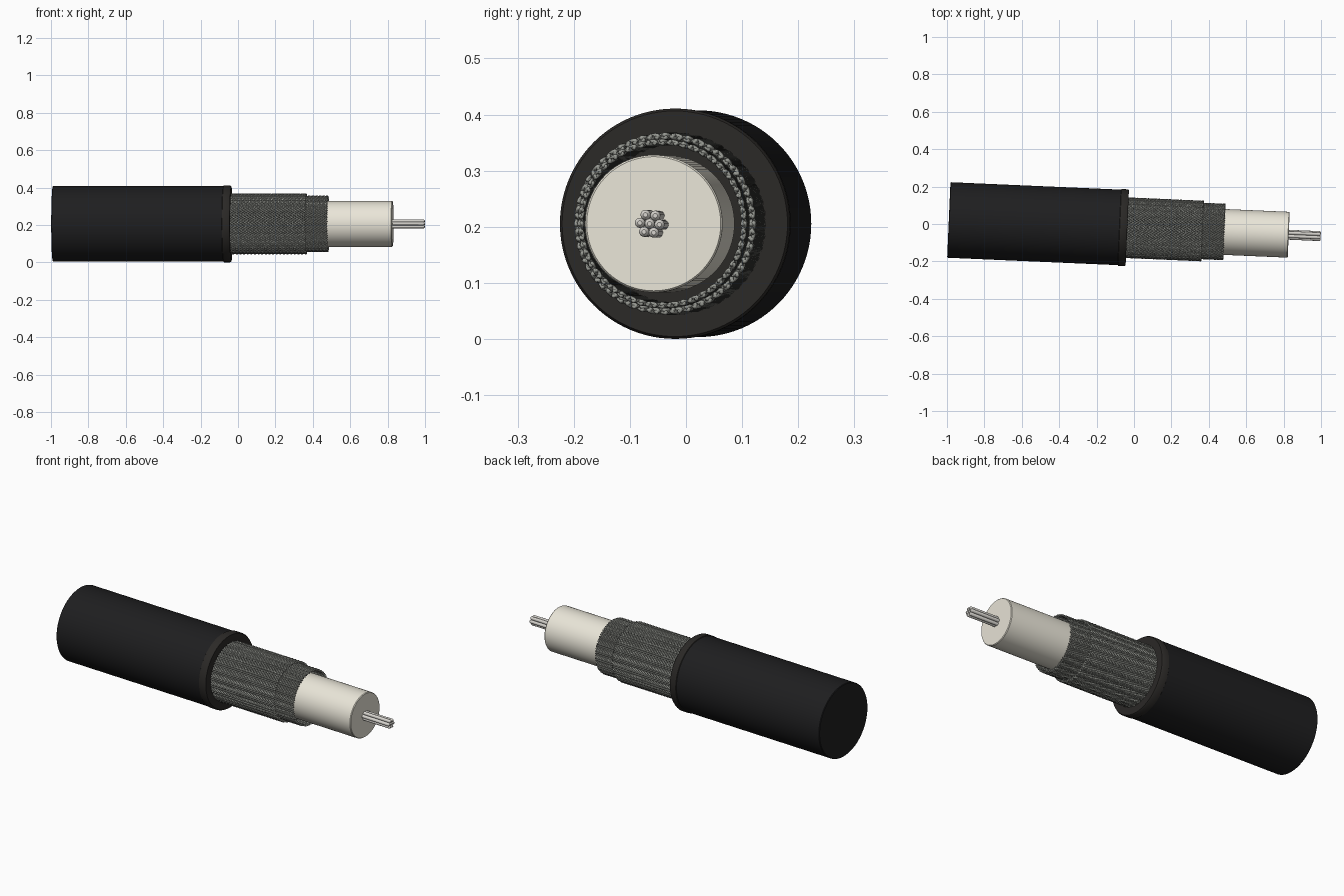
import bpy, math
from mathutils import Matrix

if "Cube" in bpy.data.objects:
    bpy.data.objects.remove(bpy.data.objects["Cube"])

# the whole cable lies along x, turned slightly about z
FRAME = Matrix.Translation((0, -0.0215, 0.2055)) @ Matrix.Rotation(-0.0435, 4, 'Z')


def material(name, r, g, b):
    m = bpy.data.materials.new(name)
    m.diffuse_color = (r, g, b, 1)
    m.use_nodes = True
    m.node_tree.nodes["Principled BSDF"].inputs["Base Color"].default_value = m.diffuse_color
    return m


RUBBER = material("black_rubber", 0.013, 0.013, 0.014)
CUT = material("cut_rubber", 0.024, 0.022, 0.02)
CREAM = material("cream_plastic", 0.82, 0.79, 0.69)
WIRE = material("braid_wire", 0.32, 0.33, 0.30)
TIN = material("tinned_wire", 0.68, 0.66, 0.62)


def add_object(name, verts, faces, mat, angle=35):
    me = bpy.data.meshes.new(name)
    me.from_pydata(verts, [], faces)
    me.materials.append(mat)
    ob = bpy.data.objects.new(name, me)
    bpy.context.collection.objects.link(ob)
    ob.matrix_world = FRAME
    bpy.ops.object.select_all(action='DESELECT')
    ob.select_set(True)
    bpy.context.view_layer.objects.active = ob
    bpy.ops.object.shade_smooth_by_angle(angle=math.radians(angle))
    return ob


def lathe(name, profile, mat, sides=96, cy=0, cz=0):
    """Solid turned about the x axis from (x, radius) points, ends closed."""
    verts, faces = [], []
    for x, r in profile:
        for i in range(sides):
            a = 2 * math.pi * i / sides
            verts.append((x, cy + r * math.cos(a), cz + r * math.sin(a)))
    for k in range(len(profile) - 1):
        for i in range(sides):
            j = (i + 1) % sides
            faces.append((k * sides + i, (k + 1) * sides + i,
                          (k + 1) * sides + j, k * sides + j))
    last = (len(profile) - 1) * sides
    faces.append(tuple(range(sides)))
    faces.append(tuple(reversed(range(last, last + sides))))
    # faces were wound inward, so flip them all
    return add_object(name, verts, [f[::-1] for f in faces], mat)


def braid(name, x0, x1, radius, amp, wire, carriers=24, strands=3, turn=4.5):
    """Plain weave of two opposite helix families, over and under each other."""
    verts, faces = [], []
    steps = int((x1 - x0) * turn * carriers / (2 * math.pi) * 8)
    pitch = 2 * math.pi / carriers
    for s in (1, -1):
        for c in range(carriers):
            for w in range(strands):
                start = c * pitch + (w - (strands - 1) / 2) * pitch / strands
                base = len(verts)
                for n in range(steps + 1):
                    x = x0 + (x1 - x0) * n / steps
                    th = start + s * turn * (x - x0)
                    rc = radius + s * amp * math.cos(carriers * th)
                    # section axes: radial, and sideways across the helix
                    tl = math.hypot(1, radius * turn)
                    sx, st = -s * radius * turn / tl, 1 / tl
                    for q in range(4):
                        a = math.pi / 2 * q
                        u, v = wire * math.cos(a), wire * 1.15 * math.sin(a)
                        r, t = rc + u, v * st
                        verts.append((x + v * sx,
                                      r * math.cos(th) - t * math.sin(th),
                                      r * math.sin(th) + t * math.cos(th)))
                for n in range(steps):
                    for q in range(4):
                        a, b = base + 4 * n + q, base + 4 * n + (q + 1) % 4
                        faces.append((a, b, b + 4, a + 4))
                e = base + 4 * steps
                faces.append((base + 3, base + 2, base + 1, base))
                faces.append((e, e + 1, e + 2, e + 3))
    return add_object(name, verts, faces, WIRE, 100)


# outer jacket and its cut lip
lathe("jacket", [(-0.991, 0.199), (-0.988, 0.202), (-0.07, 0.202)], RUBBER)
lathe("jacket_lip", [(-0.079, 0.201), (-0.076, 0.2052), (-0.042, 0.2052),
                     (-0.036, 0.201)], CUT)

# two woven shield layers
braid("outer_braid", -0.045, 0.366, 0.156, 0.0025, 0.0042)
braid("inner_braid", -0.045, 0.482, 0.1455, 0.0020, 0.0038)

# insulating core, reaching back inside the shield
lathe("insulation", [(0.33, 0.1225), (0.824, 0.1225), (0.828, 0.1195)], CREAM)

# conductor: one centre strand with six around it
spots = [(0, 0)] + [(0.0175 * math.cos(math.radians(55 + 60 * i)),
                     0.0175 * math.sin(math.radians(55 + 60 * i))) for i in range(6)]
for i, (y, z) in enumerate(spots):
    lathe("conductor_strand_%d" % (i + 1),
          [(0.8, 0.009), (0.992, 0.009), (0.996, 0.0075), (0.999, 0.004)],
          TIN, 20, y, z)
